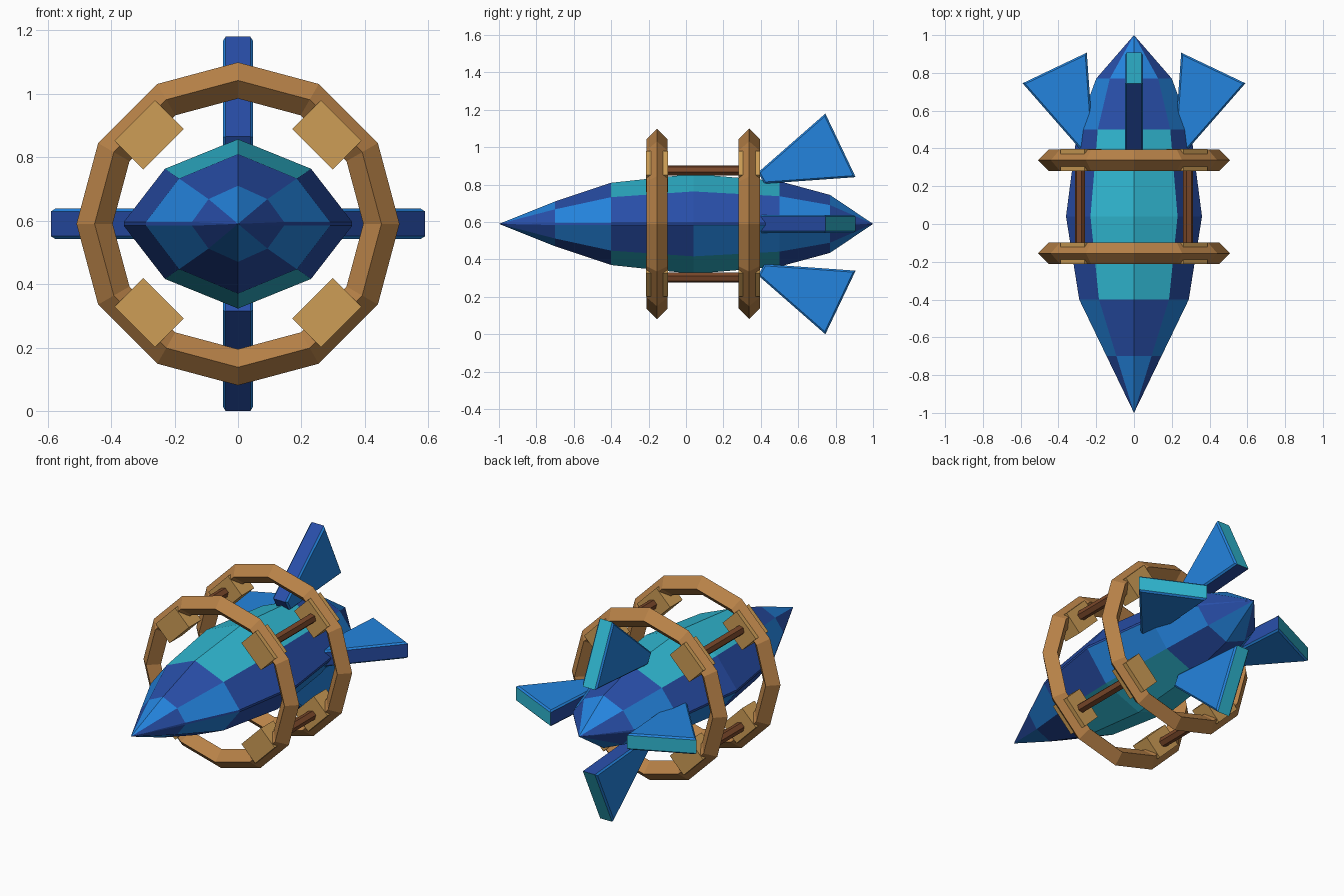
import bpy, bmesh, math
from mathutils import Matrix, Vector

if "Cube" in bpy.data.objects:
    bpy.data.objects.remove(bpy.data.objects["Cube"])

CZ = 0.59  # height of the hull axis


def material(name, r, g, b):
    def lin(c):
        c /= 255
        return c / 12.92 if c < 0.04045 else ((c + 0.055) / 1.055) ** 2.4
    m = bpy.data.materials.new(name)
    m.diffuse_color = (lin(r), lin(g), lin(b), 1)
    m.use_nodes = True
    m.node_tree.nodes["Principled BSDF"].inputs["Base Color"].default_value = m.diffuse_color
    return m


BRIGHT = material("bright blue", 36, 132, 222)
DARK = material("dark blue", 40, 78, 168)
TEAL = material("teal", 48, 184, 210)
TAN = material("ring tan", 184, 130, 72)
PAD = material("pad tan", 206, 158, 86)
BROWN = material("rod brown", 122, 72, 42)


def finish(bm, name, mats):
    bmesh.ops.recalc_face_normals(bm, faces=bm.faces)
    me = bpy.data.meshes.new(name)
    bm.to_mesh(me)
    bm.free()
    for m in mats:
        me.materials.append(m)
    ob = bpy.data.objects.new(name, me)
    bpy.context.collection.objects.link(ob)
    return ob


# Hull: faceted, lens-like sections lofted along y, with a thin side seam
def hull():
    stations = [(-0.7, 0.145, 0.12), (-0.4, 0.29, 0.22), (0.04, 0.36, 0.267),
                (0.5, 0.30, 0.228), (0.77, 0.20, 0.155)]
    bm = bmesh.new()
    rings = []
    for y, w, h in stations:
        right = [(0.64 * w, 0.65 * h), (w, 0.006), (w, -0.006), (0.64 * w, -0.65 * h)]
        pts = [(0, h)] + right + [(0, -h)] + [(-x, z) for x, z in reversed(right)]
        rings.append([bm.verts.new((x, y, CZ + z)) for x, z in pts])
    nose = bm.verts.new((0, -1, CZ))
    tail = bm.verts.new((0, 1, CZ))
    # band per side: t = top, s = upper side, e = seam, l = lower side, b = bottom
    bands = "tselbblest"
    # colours per segment from nose to tail: 0 bright, 1 dark, 2 teal
    paint = {"t": (0, 1, 2, 2, 1, 0), "s": (1, 0, 1, 1, 0, 1), "e": (1,) * 6,
             "l": (1, 0, 1, 0, 0, 1), "b": (0, 1, 2, 2, 1, 0)}
    n = len(bands)
    for i in range(n):
        j = (i + 1) % n
        for seg in range(6):
            if seg == 0:
                vs = [nose, rings[0][i], rings[0][j]]
            elif seg == 5:
                vs = [tail, rings[4][i], rings[4][j]]
            else:
                a, b = rings[seg - 1], rings[seg]
                vs = [a[i], a[j], b[j], b[i]]
            bm.faces.new(vs).material_index = paint[bands[i]][seg]
    finish(bm, "hull", [BRIGHT, DARK, TEAL])


hull()


# Tail fins: bevelled slabs, teal on the trailing edge and dark on the leading edge
def fin(name, angle):
    profile = [(0.215, 0.42), (0.275, 0.385), (0.59, 0.745), (0.25, 0.907)]
    t = 0.048
    bm = bmesh.new()
    sides = [[bm.verts.new((s * t, y, r)) for r, y in profile] for s in (-1, 1)]
    bm.faces.new(sides[0])
    bm.faces.new(sides[1])
    for i in range(4):
        j = (i + 1) % 4
        bm.faces.new([sides[0][i], sides[0][j], sides[1][j], sides[1][i]])
    bmesh.ops.recalc_face_normals(bm, faces=bm.faces)
    edges = [e for e in bm.edges if abs(e.verts[0].co.x - e.verts[1].co.x) < 1e-5]
    bmesh.ops.bevel(bm, geom=edges, offset=0.009, segments=1, affect='EDGES')
    bmesh.ops.recalc_face_normals(bm, faces=bm.faces)
    for f in bm.faces:
        f.normal_update()
        if abs(f.normal.x) > 0.3:
            f.material_index = 0
        else:
            f.material_index = 2 if f.normal.y > 0.2 else 1
    bm.transform(Matrix.Translation((0, 0, CZ)) @ Matrix.Rotation(angle, 4, 'Y'))
    finish(bm, name, [BRIGHT, DARK, TEAL])


for k, side in enumerate(("top", "right", "bottom", "left")):
    fin("fin_" + side, k * math.pi / 2)

# Twelve-sided hoops with a diamond section
RING_Y = {"front": -0.155, "rear": 0.338}
for label, y in RING_Y.items():
    bpy.ops.mesh.primitive_torus_add(major_segments=12, minor_segments=4,
                                     major_radius=0.452, minor_radius=0.057,
                                     location=(0, y, CZ), rotation=(math.pi / 2, 0, 0))
    ring = bpy.context.object
    ring.name = "hoop_" + label
    ring.data.materials.append(TAN)
    for p in ring.data.polygons:
        p.use_smooth = False

# Clamp pads and connecting rods on the four diagonals
for k in range(4):
    ang = math.pi / 4 + k * math.pi / 2
    turn = Matrix.Translation((0, 0, CZ)) @ Matrix.Rotation(ang, 4, 'Y')
    for label, y in RING_Y.items():
        bm = bmesh.new()
        bmesh.ops.create_cube(bm, size=1)
        bm.transform(turn @ Matrix.Translation((0, y, 0.396))
                     @ Matrix.Diagonal((0.18, 0.116, 0.128, 1)))
        finish(bm, f"pad_{label}_{k + 1}", [PAD])
    bm = bmesh.new()
    bmesh.ops.create_cone(bm, cap_ends=True, segments=6, radius1=0.028,
                          radius2=0.028, depth=0.42)
    bm.transform(turn @ Matrix.Translation((0, 0.0915, 0.404))
                 @ Matrix.Rotation(math.pi / 2, 4, 'X'))
    finish(bm, f"rod_{k + 1}", [BROWN])
